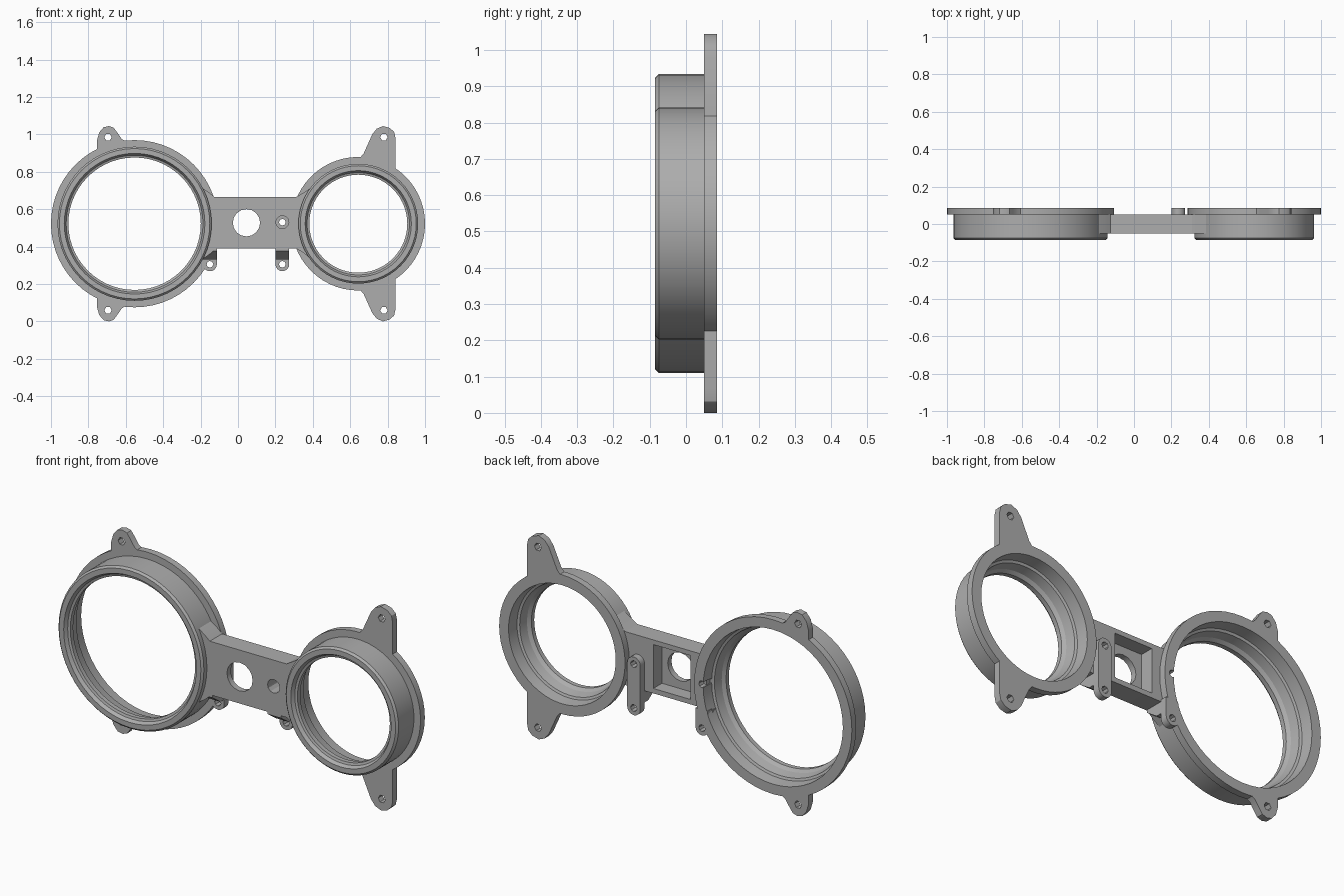
import bpy, bmesh, math
from mathutils import Matrix

cube = bpy.data.objects.get("Cube")
if cube:
    bpy.data.objects.remove(cube, do_unlink=True)

ZC = 0.522                      # height of both ring centres
BIG_X, SMALL_X = -0.553, 0.643
FRONT, MID, BACK = -0.085, 0.05, 0.085

grey = bpy.data.materials.new("plain grey")
grey.use_nodes = True
grey.diffuse_color = (0.42, 0.42, 0.42, 1)
grey.node_tree.nodes["Principled BSDF"].inputs["Base Color"].default_value = (0.42, 0.42, 0.42, 1)


def finish(name, bm):
    """Clean a bmesh and turn it into a shaded object."""
    bmesh.ops.remove_doubles(bm, verts=bm.verts, dist=1e-5)
    bmesh.ops.recalc_face_normals(bm, faces=bm.faces)
    mesh = bpy.data.meshes.new(name)
    bm.to_mesh(mesh)
    bm.free()
    mesh.materials.clear()
    mesh.materials.append(grey)
    obj = bpy.data.objects.new(name, mesh)
    bpy.context.collection.objects.link(obj)
    return obj


def shade(obj):
    bpy.ops.object.select_all(action='DESELECT')
    obj.select_set(True)
    bpy.context.view_layer.objects.active = obj
    bpy.ops.object.shade_smooth_by_angle(angle=math.radians(30))


def lathe(name, cx, profile, n=56):
    """Revolve a closed (radius, y) profile about the y axis."""
    bm = bmesh.new()
    rings = []
    for i in range(n):
        a = 2 * math.pi * i / n
        rings.append([bm.verts.new((cx + r * math.cos(a), y, ZC + r * math.sin(a)))
                      for r, y in profile])
    m = len(profile)
    for i in range(n):
        p, q = rings[i], rings[(i + 1) % n]
        for j in range(m):
            k = (j + 1) % m
            bm.faces.new((p[j], p[k], q[k], q[j]))
    return finish(name, bm)


def circle(x, z, r, n=8):
    return [(x + r * math.cos(2 * math.pi * i / n),
             z + r * math.sin(2 * math.pi * i / n)) for i in range(n)]


def arc(x, z, r, a0, a1, n=8):
    return [(x + r * math.cos(math.radians(a0 + (a1 - a0) * i / n)),
             z + r * math.sin(math.radians(a0 + (a1 - a0) * i / n))) for i in range(n + 1)]


def plate(name, y0, y1, outline, holes=()):
    """Extrude an (x, z) outline with holes between two y depths."""
    cu = bpy.data.curves.new(name, 'CURVE')
    cu.dimensions = '2D'
    cu.fill_mode = 'BOTH'
    cu.extrude = (y1 - y0) / 2
    for loop in [outline, *holes]:
        s = cu.splines.new('POLY')
        s.points.add(len(loop) - 1)
        for pt, (x, z) in zip(s.points, loop):
            pt.co = (x, z, 0, 1)
        s.use_cyclic_u = True
    tmp = bpy.data.objects.new(name + "_curve", cu)
    bpy.context.collection.objects.link(tmp)
    bpy.context.view_layer.update()
    mesh = bpy.data.meshes.new_from_object(tmp.evaluated_get(bpy.context.evaluated_depsgraph_get()))
    bm = bmesh.new()
    bm.from_mesh(mesh)
    bpy.data.objects.remove(tmp, do_unlink=True)
    bpy.data.curves.remove(cu)
    bpy.data.meshes.remove(mesh)
    bm.transform(Matrix.Translation((0, (y0 + y1) / 2, 0)) @ Matrix.Rotation(math.pi / 2, 4, 'X'))
    obj = finish(name, bm)
    shade(obj)
    return obj


def ring_profile(flange, body, hole):
    """Flanged cup: stepped bore, inner lip and chamfered front rim."""
    return [(flange, BACK), (flange, MID), (body, MID), (body, FRONT + 0.01),
            (body - 0.01, FRONT), (hole + 0.022, FRONT), (hole + 0.012, FRONT + 0.018),
            (hole, FRONT + 0.022), (hole, FRONT + 0.045), (hole + 0.014, FRONT + 0.06),
            (body - 0.034, 0.02), (body - 0.022, 0.025), (body - 0.016, BACK)]


# Two flanged rings
big_ring = lathe("large_ring", BIG_X, ring_profile(0.447, 0.412, 0.354))
small_ring = lathe("small_ring", SMALL_X, ring_profile(0.357, 0.32, 0.262))

# Screw holes through the large flange
STRUT_L, STRUT_R, TAB_Z, SCREW_Z = -0.15, 0.237, 0.305, 0.53
for z in (SCREW_Z, TAB_Z):
    bm = bmesh.new()
    bmesh.ops.create_cone(bm, cap_ends=True, segments=8, radius1=0.018, radius2=0.018, depth=0.08,
                          matrix=Matrix.Translation((STRUT_L, 0.06, z)) @ Matrix.Rotation(math.pi / 2, 4, 'X'))
    cutter = finish("hole_cutter", bm)
    mod = big_ring.modifiers.new("hole", 'BOOLEAN')
    mod.operation, mod.solver, mod.object = 'DIFFERENCE', 'EXACT', cutter
    bpy.ops.object.select_all(action='DESELECT')
    bpy.context.view_layer.objects.active = big_ring
    bpy.ops.object.modifier_apply(modifier=mod.name)
    bpy.data.objects.remove(cutter, do_unlink=True)
shade(big_ring)
shade(small_ring)

# Bridge between the rings: flared outline that follows both ring walls
T, B = 0.664, 0.39
bridge = (arc(BIG_X, ZC, 0.402, -30, 30)
          + [(-0.155, 0.69), (-0.125, T), (0.31, T), (0.345, 0.685)]
          + arc(SMALL_X, ZC, 0.311, 139, 221)
          + [(0.345, 0.37), (0.31, B), (-0.115, B), (-0.15, 0.36)])
screw = circle(STRUT_R, SCREW_Z, 0.035, 12)
pocket = [(-0.06, 0.415), (0.15, 0.415), (0.15, 0.64), (-0.06, 0.64)]
plate("bridge_front", -0.05, -0.02, bridge, [circle(0.045, 0.527, 0.073, 16), screw])
plate("bridge_back_frame", -0.02, MID, bridge, [pocket, screw])

# Mounting strut behind the bridge and tab below the large flange
W = 0.037
plate("right_strut", MID, BACK,
      arc(STRUT_R, SCREW_Z, W, 0, 180) + arc(STRUT_R, TAB_Z, W, 180, 360),
      [circle(STRUT_R, SCREW_Z, 0.018), circle(STRUT_R, TAB_Z, 0.018)])
plate("left_tab", MID, BACK,
      [(STRUT_L + W, 0.40), (STRUT_L - W + 0.005, 0.40)] + arc(STRUT_L, TAB_Z, W, 180, 360),
      [circle(STRUT_L, TAB_Z, 0.018)])

# Wedge gussets under the bridge
for name, x in (("left_gusset", STRUT_L), ("right_gusset", STRUT_R)):
    bm = bmesh.new()
    sides = [[bm.verts.new((x + dx, y, z)) for y, z in
              ((-0.045, 0.395), (MID, 0.395), (MID, 0.33), (0.02, 0.33), (-0.045, 0.375))]
             for dx in (-W, W)]
    bm.faces.new(sides[0])
    bm.faces.new(sides[1])
    for i in range(5):
        j = (i + 1) % 5
        bm.faces.new((sides[0][i], sides[0][j], sides[1][j], sides[1][i]))
    finish(name, bm)

# Screw ears on the flanges, mirrored above and below
big_ear = [(-0.755, 0.90), (-0.755, 0.965), (-0.742, 1.01), (-0.718, 1.038), (-0.69, 1.044),
           (-0.665, 1.036), (-0.647, 1.012), (-0.622, 0.975), (-0.60, 0.962), (-0.58, 0.945)]
small_ear = [(0.63, 0.86), (0.655, 0.878), (0.672, 0.898), (0.718, 1.0), (0.742, 1.03), (0.775, 1.044),
             (0.812, 1.034), (0.835, 1.012), (0.842, 0.98), (0.842, 0.80), (0.80, 0.81), (0.72, 0.845)]
for label, outline, hx, hz in (("large", big_ear, -0.695, 0.985), ("small", small_ear, 0.78, 0.985)):
    hole = circle(hx, hz, 0.02, 6)
    for side, s in (("upper", 1), ("lower", -1)):
        flip = lambda pts: [(x, ZC + s * (z - ZC)) for x, z in pts]
        plate(f"{label}_ring_{side}_ear", MID, BACK, flip(outline), [flip(hole)])
